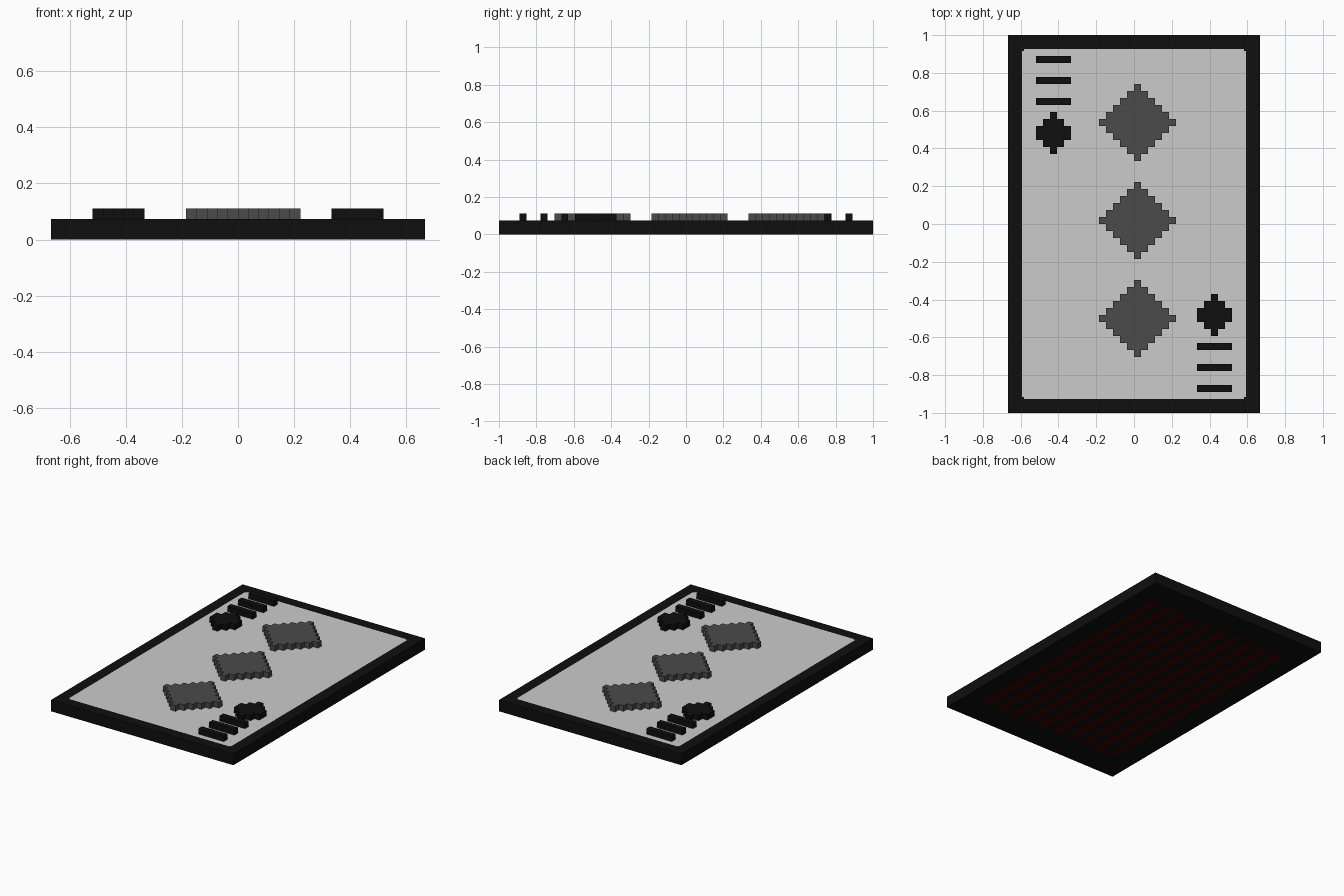
import bpy, bmesh
from mathutils import Vector

if "Cube" in bpy.data.objects:
    bpy.data.objects.remove(bpy.data.objects["Cube"])

U = 2 / 54                      # one block
W, H = 36, 54                   # card size in blocks
TOP, RAISED = 2 * U, 3 * U


def material(name, rgb):
    m = bpy.data.materials.new(name)
    m.diffuse_color = (*rgb, 1)
    m.use_nodes = True
    m.node_tree.nodes["Principled BSDF"].inputs["Base Color"].default_value = m.diffuse_color
    return m


black = material("black", (0.0045, 0.0045, 0.0045))
pale = material("pale grey", (0.6, 0.6, 0.6))
grey = material("dark grey", (0.07, 0.07, 0.07))
red = material("deep red", (0.045, 0.001, 0.001))


def finish(bm, name, mats):
    bmesh.ops.recalc_face_normals(bm, faces=bm.faces)
    me = bpy.data.meshes.new(name)
    bm.to_mesh(me)
    bm.free()
    for m in mats:
        me.materials.append(m)
    ob = bpy.data.objects.new(name, me)
    bpy.context.collection.objects.link(ob)
    return ob


# Card slab: cut along panel and back-stripe edges, coloured by rule
STRIPES = [-14 + 3 * i for i in range(10)]      # left edges, in blocks
STRIPE_W, STRIPE_END, NOTCH = 1.5, 22, 0.25
bm = bmesh.new()
bmesh.ops.create_cube(bm, size=1)
for v in bm.verts:
    v.co = Vector((v.co.x * W * U, v.co.y * H * U, (v.co.z + 0.5) * TOP))


def cut(axis, pos):
    normal, point = Vector((0, 0, 0)), Vector((0, 0, 0))
    normal[axis], point[axis] = 1, pos * U
    bmesh.ops.bisect_plane(bm, geom=bm.verts[:] + bm.edges[:] + bm.faces[:],
                           plane_co=point, plane_no=normal)


for s in (-1, 1):
    for d in (0, NOTCH):
        cut(0, s * (W / 2 - 2 - d))
        cut(1, s * (H / 2 - 2 - d))
    cut(1, s * STRIPE_END)
for x in STRIPES:
    cut(0, x)
    cut(0, x + STRIPE_W)
for f in bm.faces:
    f.normal_update()
    c = f.calc_center_median() / U
    ex, ey = W / 2 - 2 - abs(c.x), H / 2 - 2 - abs(c.y)
    if f.normal.z > 0.5 and min(ex, ey) > 0 and max(ex, ey) > NOTCH:
        f.material_index = 1
    elif f.normal.z < -0.5 and abs(c.y) < STRIPE_END:
        if any(x < c.x < x + STRIPE_W for x in STRIPES):
            f.material_index = 2
finish(bm, "card_slab", [black, pale, red])


# Raised stepped shape: row widths from top to bottom, in blocks
def raised(name, cx, top, widths, mat):
    right = []
    for i, w in enumerate(widths):
        right += [(w / 2, top - i), (w / 2, top - i - 1)]
    pts = right + [(-x, y) for x, y in reversed(right)]
    # drop repeated points where neighbouring rows are equally wide
    pts = [p for i, p in enumerate(pts) if p != pts[i - 1]]
    bm = bmesh.new()
    low, high = [[bm.verts.new(((cx + x) * U, y * U, z)) for x, y in pts]
                 for z in (TOP, RAISED)]
    bm.faces.new(high)
    bm.faces.new(low[::-1])
    for i in range(len(pts)):
        bm.faces.new((low[i - 1], low[i], high[i], high[i - 1]))
    return finish(bm, name, [mat])


# Three big diamonds down the middle
big = [1, 3, 5, 7, 9, 11, 9, 7, 5, 3, 1]
for n, row in enumerate((7, 21, 35)):
    raised(f"centre_diamond_{n + 1}", 0.5, H / 2 - row, big, grey)

# Corner marks: small diamond and three count bars, repeated half a turn round
small = [1, 3, 5, 5, 3, 1]
for corner, s in (("upper", 1), ("lower", -1)):
    raised(f"{corner}_corner_diamond", -11.5 * s, 16 if s > 0 else -10, small, black)
    for n, row in enumerate((3, 6, 9)):
        y = H / 2 - row
        raised(f"{corner}_count_bar_{n + 1}", -11.5 * s, y if s > 0 else 1 - y, [5], black)
